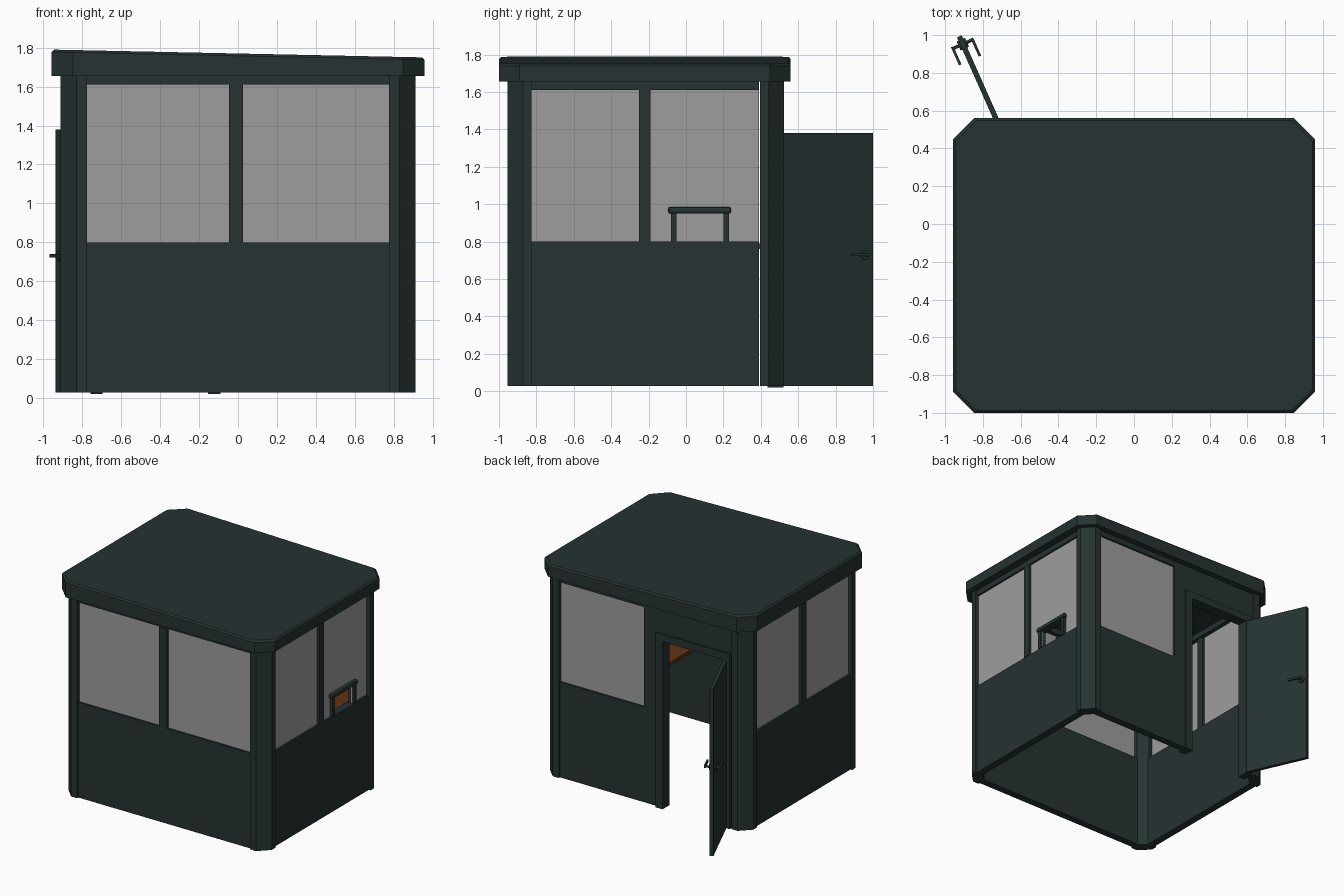
import bpy, bmesh, math
from mathutils import Matrix

cube = bpy.data.objects.get("Cube")
if cube:
    bpy.data.objects.remove(cube, do_unlink=True)


def material(name, rgb):
    m = bpy.data.materials.new(name)
    m.use_nodes = True
    m.diffuse_color = (*rgb, 1)
    m.node_tree.nodes["Principled BSDF"].inputs["Base Color"].default_value = (*rgb, 1)
    return m


PAINT = material("dark_green_paint", (0.019, 0.032, 0.032))
GLASS = material("grey_glass", (0.34, 0.34, 0.34))
WOOD = material("brown_wood", (0.12, 0.033, 0.006))


def finish(name, bm, mat, matrix=None):
    bmesh.ops.recalc_face_normals(bm, faces=bm.faces)
    if matrix:
        bm.transform(matrix)
    mesh = bpy.data.meshes.new(name)
    bm.to_mesh(mesh)
    bm.free()
    mesh.materials.append(mat)
    obj = bpy.data.objects.new(name, mesh)
    bpy.context.collection.objects.link(obj)
    return obj


def loft(name, rings, mat=PAINT, matrix=None):
    """Skin equal-sized rings of points and cap both ends."""
    bm = bmesh.new()
    loops = [[bm.verts.new(p) for p in ring] for ring in rings]
    n = len(loops[0])
    for a, b in zip(loops, loops[1:]):
        for i in range(n):
            j = (i + 1) % n
            bm.faces.new((a[i], a[j], b[j], b[i]))
    bm.faces.new(loops[0])
    bm.faces.new(loops[-1])
    return finish(name, bm, mat, matrix)


def box(name, x, y, z, mat=PAINT, matrix=None):
    outline = [(x[0], y[0]), (x[1], y[0]), (x[1], y[1]), (x[0], y[1])]
    return loft(name, [[(px, py, h) for px, py in outline] for h in z], mat, matrix)


# Main dimensions
XO, YF, YB = 0.913, -0.955, 0.525
YC = (YF + YB) / 2
BASE, SILL, HEAD, EAVE = 0.027, 0.80, 1.61, 1.66
PX, PYF, PYB = 0.775, -0.828, 0.39      # inner edges of the corner posts
INSET, THICK = 0.015, 0.06

# Chamfered corner posts
half = (YB - YF) / 2
corner = [(PX, half), (0.83, half), (XO, half - 0.084), (XO, half - 0.13),
          (XO - 0.07, half - 0.13), (PX, half - 0.07)]
for sx, side in ((1, "left"), (-1, "right")):
    for sy, end in ((-1, "front"), (1, "back")):
        loft(f"{end}_{side}_post",
             [[(sx * x, YC + sy * y, z) for x, y in corner] for z in (BASE, EAVE)])

# Front wall: lower panel, header, mullion and two panes
wall_y = (YF + INSET, YF + INSET + THICK)
pane_y = (YF + 0.03, YF + 0.04)
box("front_panel", (-PX, PX), wall_y, (BASE, SILL))
box("front_header", (-PX, PX), wall_y, (HEAD, EAVE))
box("front_mullion", (-0.045, 0.025), (YF + 0.008, YF + THICK), (SILL, HEAD))
box("front_right_pane", (-PX, -0.045), pane_y, (SILL, HEAD), GLASS)
box("front_left_pane", (0.025, PX), pane_y, (SILL, HEAD), GLASS)


# Side walls
def span(s, a, b):
    return tuple(sorted((s * a, s * b)))


MULLION = (-0.25, -0.19)
HATCH, HATCH_TOP = (-0.05, 0.20), 0.955
for s, side in ((1, "left"), (-1, "right")):
    wall_x = span(s, XO - INSET - THICK, XO - INSET)
    pane_x = span(s, XO - 0.04, XO - 0.03)
    box(f"{side}_panel", wall_x, (PYF, PYB), (BASE, SILL))
    box(f"{side}_header", wall_x, (PYF, PYB), (HEAD, EAVE))
    box(f"{side}_mullion", span(s, XO - THICK, XO - 0.008), MULLION, (SILL, HEAD))
    box(f"{side}_front_pane", pane_x, (PYF, MULLION[0]), (SILL, HEAD), GLASS)
    if s < 0:
        box(f"{side}_back_pane", pane_x, (MULLION[1], PYB), (SILL, HEAD), GLASS)
    else:
        # Pane with a serving hatch cut out of it
        box("hatch_pane_top", pane_x, (MULLION[1], PYB), (HATCH_TOP, HEAD), GLASS)
        box("hatch_pane_front", pane_x, (MULLION[1], HATCH[0]), (SILL, HATCH_TOP), GLASS)
        box("hatch_pane_back", pane_x, (HATCH[1], PYB), (SILL, HATCH_TOP), GLASS)

# Serving hatch frame
hatch_x = (XO - 0.06, XO - 0.008)
box("hatch_front_leg", hatch_x, (HATCH[0] - 0.03, HATCH[0]), (SILL, HATCH_TOP))
box("hatch_back_leg", hatch_x, (HATCH[1], HATCH[1] + 0.03), (SILL, HATCH_TOP))
bar = box("hatch_top_bar", (XO - 0.07, XO), (-0.095, 0.24), (0.95, 0.985))
bevel = bar.modifiers.new("rounded", "BEVEL")
bevel.width = 0.01
bevel.segments = 2

# Back wall: panel and window on one half, doorway on the other
wall_y = (YB - INSET - THICK, YB - INSET)
DOOR_L, DOOR_R, DOOR_TOP = -0.155, -0.695, 1.38
box("back_panel", (-0.09, PX), wall_y, (BASE, SILL))
box("back_pane", (0.02, PX), (YB - 0.04, YB - 0.03), (SILL, HEAD), GLASS)
box("back_window_post", (-0.09, 0.02), wall_y, (SILL, HEAD))
box("back_header", (-PX, PX), wall_y, (HEAD, EAVE))
box("door_header", (-PX, -0.09), wall_y, (1.44, HEAD))
frame_y = (YB - 0.09, YB - 0.003)
box("door_left_jamb", (DOOR_L, -0.09), frame_y, (0.02, 1.44))
box("door_right_jamb", (-0.757, DOOR_R), frame_y, (0.02, 1.44))
box("door_lintel", (DOOR_R, DOOR_L), frame_y, (DOOR_TOP, 1.44))

# Open door, built along local x from its hinge
hinge = Matrix.Translation((DOOR_R - 0.01, 0.5, 0)) @ Matrix.Rotation(math.radians(114), 4, "Z")
box("door", (0, 0.54), (-0.014, 0.014), (BASE, DOOR_TOP), PAINT, hinge)
for s, face in ((1, "inner"), (-1, "outer")):
    for part, radius, depth in (("rose", 0.026, 0.01), ("spindle", 0.009, 0.045)):
        bm = bmesh.new()
        bmesh.ops.create_cone(bm, cap_ends=True, segments=16, radius1=radius,
                              radius2=radius, depth=depth)
        place = Matrix.Translation((0.495, s * (0.014 + depth / 2), 0.73))
        finish(f"{face}_handle_{part}", bm, PAINT,
               hinge @ place @ Matrix.Rotation(math.pi / 2, 4, "X"))
    box(f"{face}_handle_lever", (0.40, 0.505), span(s, 0.05, 0.064),
        (0.722, 0.74), PAINT, hinge)

# Counter inside, below the hatch
box("counter", (0.32, XO - INSET - THICK), (YF + 0.07, YB - 0.07), (0.76, 0.79), WOOD)


# Sloping roof with cut corners and a narrow top bevel
def octagon(inset, height):
    hx, hy, c = 0.957 - inset, 0.78 - inset, 0.11
    pts = [(hx - c, -hy), (hx, c - hy), (hx, hy - c), (hx - c, hy),
           (c - hx, hy), (-hx, hy - c), (-hx, c - hy), (c - hx, -hy)]
    return [(x, y - 0.22, height(x)) for x, y in pts]


def roof_top(x):
    return 1.77 - 0.021 * x


loft("roof", [octagon(0, lambda x: EAVE - 0.005),
              octagon(0, lambda x: roof_top(x) - 0.012),
              octagon(0.012, roof_top)])
